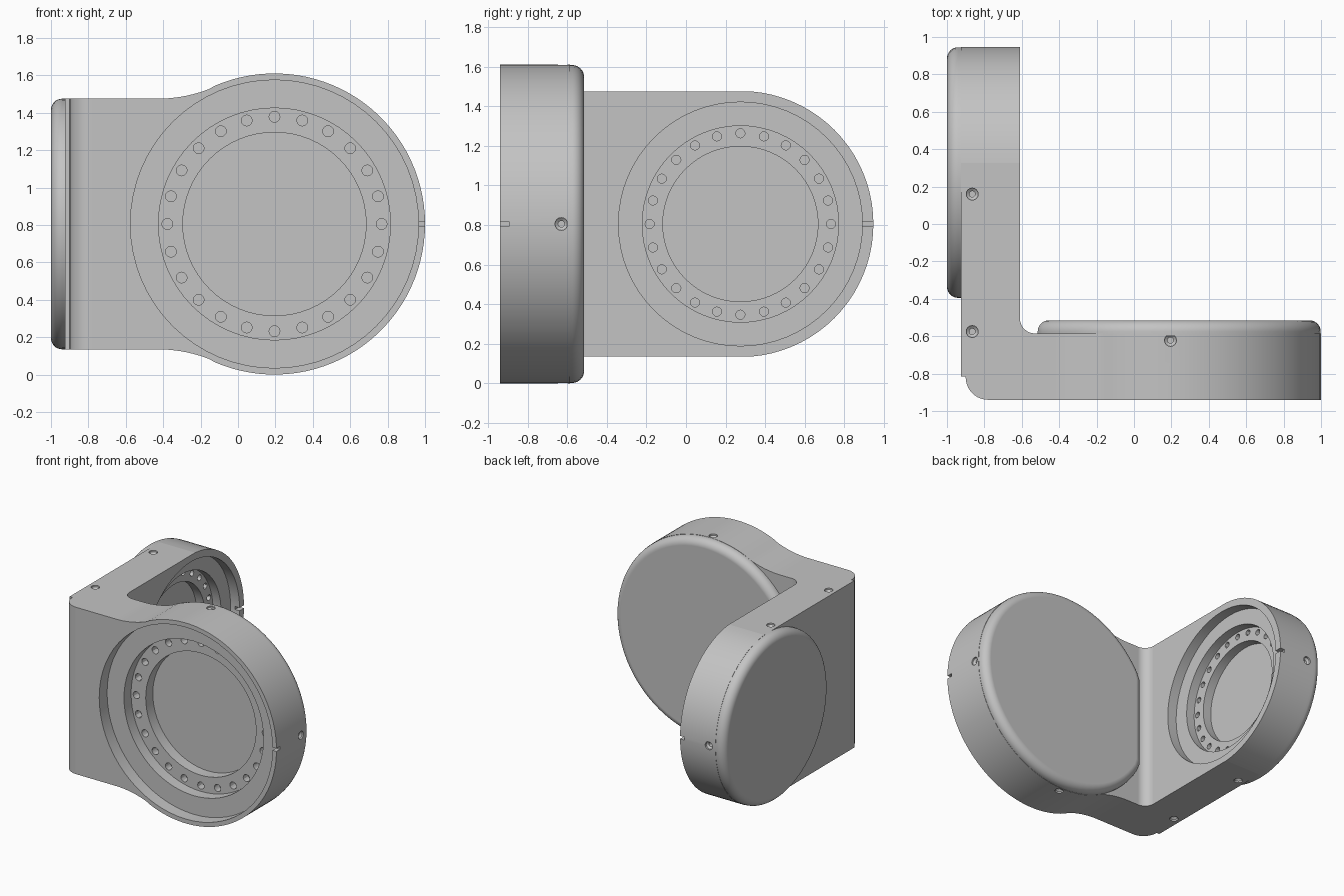
import bpy, bmesh
from math import pi, cos, sin, radians, atan2

if "Cube" in bpy.data.objects:
    bpy.data.objects.remove(bpy.data.objects["Cube"])

GREY = (0.55, 0.55, 0.55, 1)
metal = bpy.data.materials.new("plain grey")
metal.use_nodes = True
metal.diffuse_color = GREY
next(n for n in metal.node_tree.nodes
     if n.type == 'BSDF_PRINCIPLED').inputs["Base Color"].default_value = GREY

# Maps (u, v, depth) to world space for a shape that runs along each axis
AXES = {'x': lambda u, v, w: (w, u, v),
        'y': lambda u, v, w: (u, w, v),
        'z': lambda u, v, w: (u, v, w)}

MID = 0.805            # height of both disc centres
BIG, SMALL = 0.805, 0.67   # radii of the two discs
FX, SY = 0.195, 0.275  # disc centres along x and y
FRONT, INNER = -0.94, -0.61  # open faces of the two discs


def arc(cu, cv, r, a, b, n):
    """Points on an arc from angle a to b, ends included."""
    return [(cu + r * cos(a + (b - a) * i / n), cv + r * sin(a + (b - a) * i / n))
            for i in range(n + 1)]


def circle(cu, cv, r, n=64):
    return arc(cu, cv, r, 0, 2 * pi, n)[:-1]


def loft(bm, rings, axis):
    """Closed solid through a list of (outline, depth)."""
    loops = [[bm.verts.new(AXES[axis](u, v, w)) for u, v in pts] for pts, w in rings]
    for a, b in zip(loops, loops[1:]):
        for i in range(len(a)):
            j = (i + 1) % len(a)
            bm.faces.new((a[i], a[j], b[j], b[i]))
    bm.faces.new(loops[0][::-1])
    bm.faces.new(loops[-1])


def lathe(bm, cu, cv, profile, axis, n=64):
    loft(bm, [(circle(cu, cv, r, n), w) for r, w in profile], axis)


def finish(bm, name):
    bmesh.ops.recalc_face_normals(bm, faces=bm.faces)
    me = bpy.data.meshes.new(name)
    bm.to_mesh(me)
    bm.free()
    me.materials.append(metal)
    ob = bpy.data.objects.new(name, me)
    bpy.context.collection.objects.link(ob)
    return ob


def activate(ob):
    bpy.ops.object.select_all(action='DESELECT')
    ob.select_set(True)
    bpy.context.view_layer.objects.active = ob


def combine(ob, cutter, operation):
    activate(ob)
    cutter.hide_render = True
    mod = ob.modifiers.new("cut", 'BOOLEAN')
    mod.operation, mod.object, mod.solver = operation, cutter, 'EXACT'
    bpy.ops.object.modifier_apply(modifier=mod.name)
    bpy.data.objects.remove(cutter)


def smooth(ob):
    activate(ob)
    bpy.ops.object.shade_smooth_by_angle(angle=radians(30))
    mod = ob.modifiers.new("even shading", 'WEIGHTED_NORMAL')
    mod.keep_sharp = True


# Bracket: L-shaped footprint with rounded inner and outer corners
bm = bmesh.new()
foot = [(1.1, FRONT), (1.1, -0.585)]
foot += arc(-0.53, -0.505, 0.08, -pi / 2, -pi, 8)
foot += [(INNER, 1.1), (-0.925, 1.1), (-0.925, -0.815), (-0.9, -0.815)]
foot += arc(-0.78, -0.82, 0.12, pi, 1.5 * pi, 10)
loft(bm, [(foot, -0.2), (foot, 1.8)], 'z')
bracket = finish(bm, "bracket")

# Front silhouette: big disc flowing into a narrower neck
R = 0.76
dx, dz = 0.625, SMALL + R
lean = atan2(dz, -dx)
upper = arc(FX, MID, BIG, 0, lean, 32)
upper += arc(FX - dx, MID + dz, R, lean - pi, -pi / 2, 10)[1:]
upper.append((-1.2, MID + SMALL))
lower = [(u, 2 * MID - v) for u, v in upper[:0:-1]]
bm = bmesh.new()
loft(bm, [(upper + lower, -1.2), (upper + lower, 1.2)], 'y')
combine(bracket, finish(bm, "front_outline"), 'INTERSECT')

# Side silhouette: half-round end of the side arm
bm = bmesh.new()
end = [(-1.2, -0.3), (SY, -0.3)] + arc(SY, MID, SMALL + 0.002, -pi / 2, pi / 2, 40)
end += [(SY, 1.9), (-1.2, 1.9)]
loft(bm, [(end, -1.3), (end, 1.3)], 'x')
combine(bracket, finish(bm, "side_outline"), 'INTERSECT')

# Stepped round pockets in both discs
bm = bmesh.new()


def pocket(centre, face, inward, scale, axis):
    steps = [(0.77, -0.1), (0.77, 0.1), (0.62, 0.1), (0.62, 0.19), (0.49, 0.19), (0.49, 0.28)]
    lathe(bm, centre, MID, [(r * scale, face + inward * d * scale) for r, d in steps], axis)


SIDE = 0.8   # side disc details relative to the front ones
pocket(FX, FRONT, 1, 1, 'y')
pocket(SY, INNER, -1, SIDE, 'x')
combine(bracket, finish(bm, "pockets"), 'DIFFERENCE')

# Bolt circles, countersunk side screws and rim notches
bm = bmesh.new()


def bolt_circle(centre, face, inward, scale, axis):
    for u, v in circle(centre, MID, 0.573 * scale, 24):
        ends = [(0.029 * scale, face + inward * d * scale) for d in (0.15, 0.25)]
        lathe(bm, u, v, ends, axis, 12)


def screw(u, v, surface, inward, axis):
    steps = [(0.032, -0.02), (0.032, 0.012), (0.016, 0.025), (0.016, 0.06)]
    lathe(bm, u, v, [(r, surface + inward * d) for r, d in steps], axis, 16)


def notch(u0, u1, v0, v1, w0, w1, axis):
    box = [(u0, v0), (u1, v0), (u1, v1), (u0, v1)]
    loft(bm, [(box, w0), (box, w1)], axis)


bolt_circle(FX, FRONT, 1, 1, 'y')
bolt_circle(SY, INNER, -1, SIDE, 'x')
for side in (1, -1):
    for y in (0.16, -0.575):
        screw(-0.865, y, MID + side * SMALL, -side, 'z')
    screw(FX, -0.622, MID + side * BIG, -side, 'z')
screw(-0.63, MID, FX + BIG, -1, 'x')
screw(-0.865, MID, SY + SMALL, -1, 'y')
notch(0.94, 1.05, MID - 0.012, MID + 0.012, FRONT - 0.05, FRONT + 0.045, 'y')
notch(0.88, 1.0, MID - 0.012, MID + 0.012, INNER - 0.04, INNER + 0.05, 'x')
combine(bracket, finish(bm, "holes"), 'DIFFERENCE')
smooth(bracket)


# Rounded cover caps closing the back of each disc
def cap(name, centre, r, base, top, axis, flat=None):
    bm = bmesh.new()
    out = 1 if top > base else -1
    soft = 0.06
    rings = [(0, base)]
    for i in range(9):
        a = i / 8 * pi / 2
        rings.append((soft * (1 - cos(a)), top - out * soft * (1 - sin(a))))
    shapes = []
    for inset, w in rings:
        pts = circle(centre, MID, r - inset, 80)
        if flat is not None:   # straight edge beside the inner corner
            pts = [(max(u, flat + inset), v) for u, v in pts]
        shapes.append((pts, w))
    loft(bm, shapes, axis)
    smooth(finish(bm, name))


cap("front_cap", FX, BIG - 0.002, -0.6, -0.515, 'y', flat=-0.515)
cap("side_cap", SY, SMALL, -0.91, -1.0, 'x')
